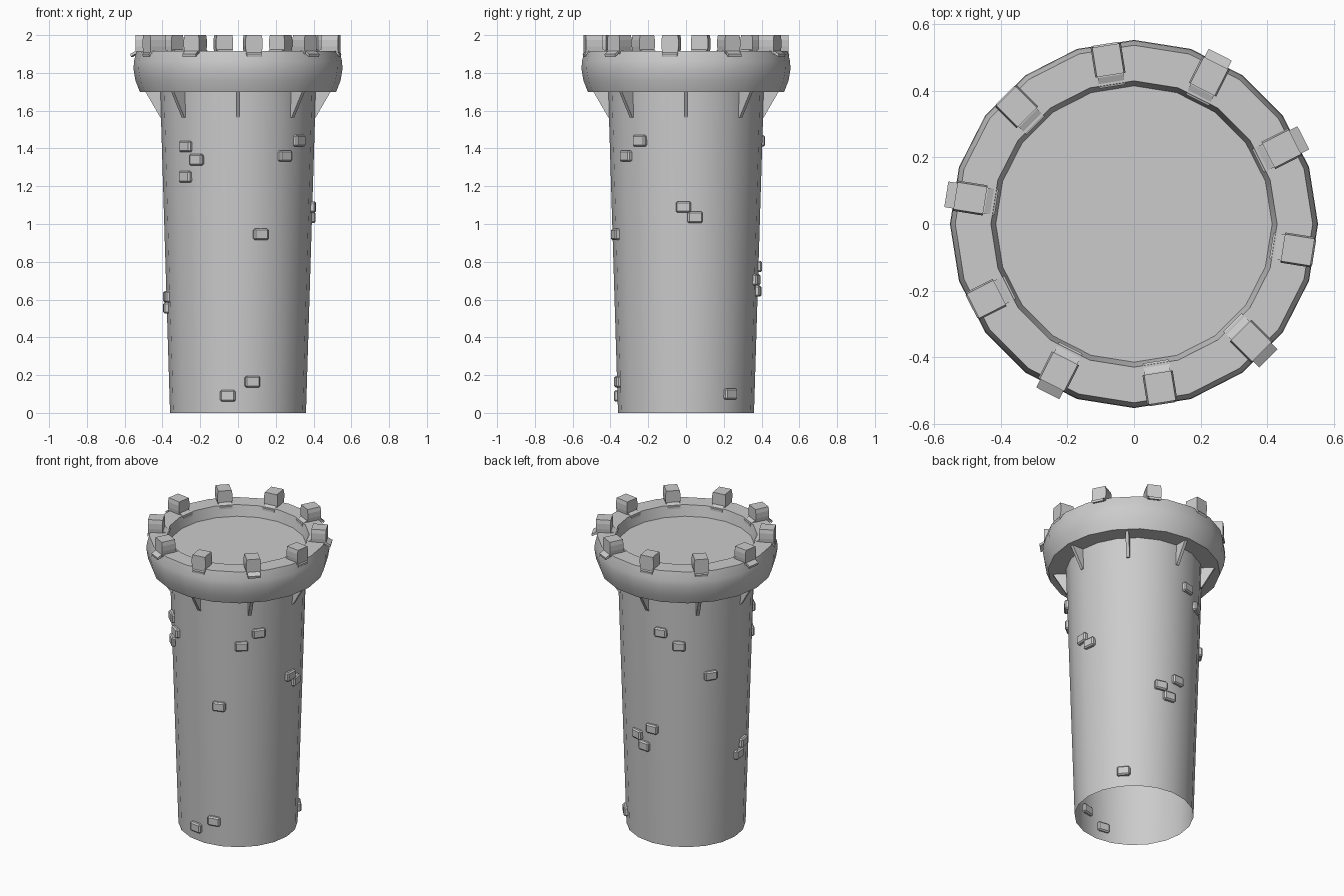
import bpy, bmesh, math
from mathutils import Matrix, Vector

if "Cube" in bpy.data.objects:
    bpy.data.objects.remove(bpy.data.objects["Cube"])


def finish(name, bm, smooth=None, flip_check=True):
    if flip_check:
        bmesh.ops.recalc_face_normals(bm, faces=bm.faces)
    me = bpy.data.meshes.new(name)
    bm.to_mesh(me)
    bm.free()
    ob = bpy.data.objects.new(name, me)
    bpy.context.collection.objects.link(ob)
    if smooth:
        bpy.context.view_layer.objects.active = ob
        ob.select_set(True)
        bpy.ops.object.shade_smooth_by_angle(angle=math.radians(smooth))
        ob.select_set(False)
    return ob


def lathe(name, profile, sides, smooth):
    """Spin an (r, z) profile around z; faces point outward for a rising profile."""
    bm = bmesh.new()
    rings = []
    for r, z in profile:
        if r == 0:
            rings.append([bm.verts.new((0, 0, z))] * sides)
        else:
            rings.append([bm.verts.new((r * math.cos(2 * math.pi * i / sides),
                                        r * math.sin(2 * math.pi * i / sides), z))
                          for i in range(sides)])
    for a, b in zip(rings, rings[1:]):
        for i in range(sides):
            j = (i + 1) % sides
            loop = list(dict.fromkeys([a[i], a[j], b[j], b[i]]))
            bm.faces.new(loop)
    return finish(name, bm, smooth, False)


def plate(bm, profile, width, az):
    """Extrude an (r, z) outline sideways and turn it to azimuth az (degrees)."""
    rot = Matrix.Rotation(math.radians(az), 3, 'Z')
    a, b = [[bm.verts.new(rot @ Vector((r, s * width / 2, z))) for r, z in profile]
            for s in (-1, 1)]
    bm.faces.new(a)
    bm.faces.new(b[::-1])
    n = len(profile)
    for i in range(n):
        j = (i + 1) % n
        bm.faces.new((a[i], b[i], b[j], a[j]))


# Tapered shaft, open at the bottom
lathe("tower_shaft", [(0.36, 0), (0.412, 1.70)], 20, 30)

# Bulging parapet ring with sunken floor
lathe("parapet", [(0.41, 1.70), (0.52, 1.70), (0.543, 1.76), (0.553, 1.82),
                  (0.551, 1.86), (0.537, 1.916), (0.43, 1.916),
                  (0.415, 1.845), (0, 1.845)], 20, 30)

# Triangular braces under the ring
bm = bmesh.new()
for k in range(8):
    plate(bm, [(0.40, 1.565), (0.412, 1.565), (0.49, 1.70), (0.40, 1.70)], 0.02, 45 * k)
finish("braces", bm)

# Merlons: slightly barrelled blocks
bm = bmesh.new()
for k in range(10):
    rot = Matrix.Rotation(math.radians(-9 + 36 * k), 3, 'Z')
    rings = []
    for h, z in ((0.041, 1.90), (0.046, 1.94), (0.046, 1.975), (0.041, 2.0)):
        rings.append([bm.verts.new(rot @ Vector((0.498 + sx * 0.045, sy * h, z)))
                      for sx, sy in ((-1, -1), (1, -1), (1, 1), (-1, 1))])
    bm.faces.new(rings[0][::-1])
    bm.faces.new(rings[-1])
    for a, b in zip(rings, rings[1:]):
        for i in range(4):
            j = (i + 1) % 4
            bm.faces.new((a[i], a[j], b[j], b[i]))
finish("merlons", bm)

# Thin bent footing slabs under the merlons, longer on some of them
bm = bmesh.new()
for k in range(10):
    outer = 0.568 if k in (1, 2, 5, 7, 9) else 0.545
    inner = 0.418
    plate(bm, [(inner, 1.895), (0.45, 1.910), (0.53, 1.910), (outer, 1.885),
               (outer + 0.003, 1.900), (0.53, 1.924), (0.45, 1.924), (inner, 1.91)],
          0.078, -9 + 36 * k)
finish("merlon_footings", bm)

# Raised wall stones: (azimuth, height)
stones = [(-133, 1.41), (-123, 1.34), (-134, 1.25), (-37, 1.44), (-52, 1.36),
          (-72, 0.945), (-78, 0.165), (-98.5, 0.09), (-2, 1.09), (7, 1.035),
          (40, 0.10), (93, 0.775), (75, 0.705), (84, 0.645), (103, 1.44),
          (119, 1.36), (147, 1.15), (182, 0.555), (190, 0.615)]
bm = bmesh.new()
for az, z in stones:
    r = 0.36 + 0.052 * z / 1.7
    m = (Matrix.Rotation(math.radians(az), 4, 'Z')
         @ Matrix.Translation((r - 0.002, 0, z))
         @ Matrix.Diagonal((0.04, 0.08, 0.06, 1)))
    bmesh.ops.create_cube(bm, size=1, matrix=m)
bmesh.ops.bevel(bm, geom=bm.edges[:], offset=0.008, segments=1, affect='EDGES')
finish("wall_stones", bm)
